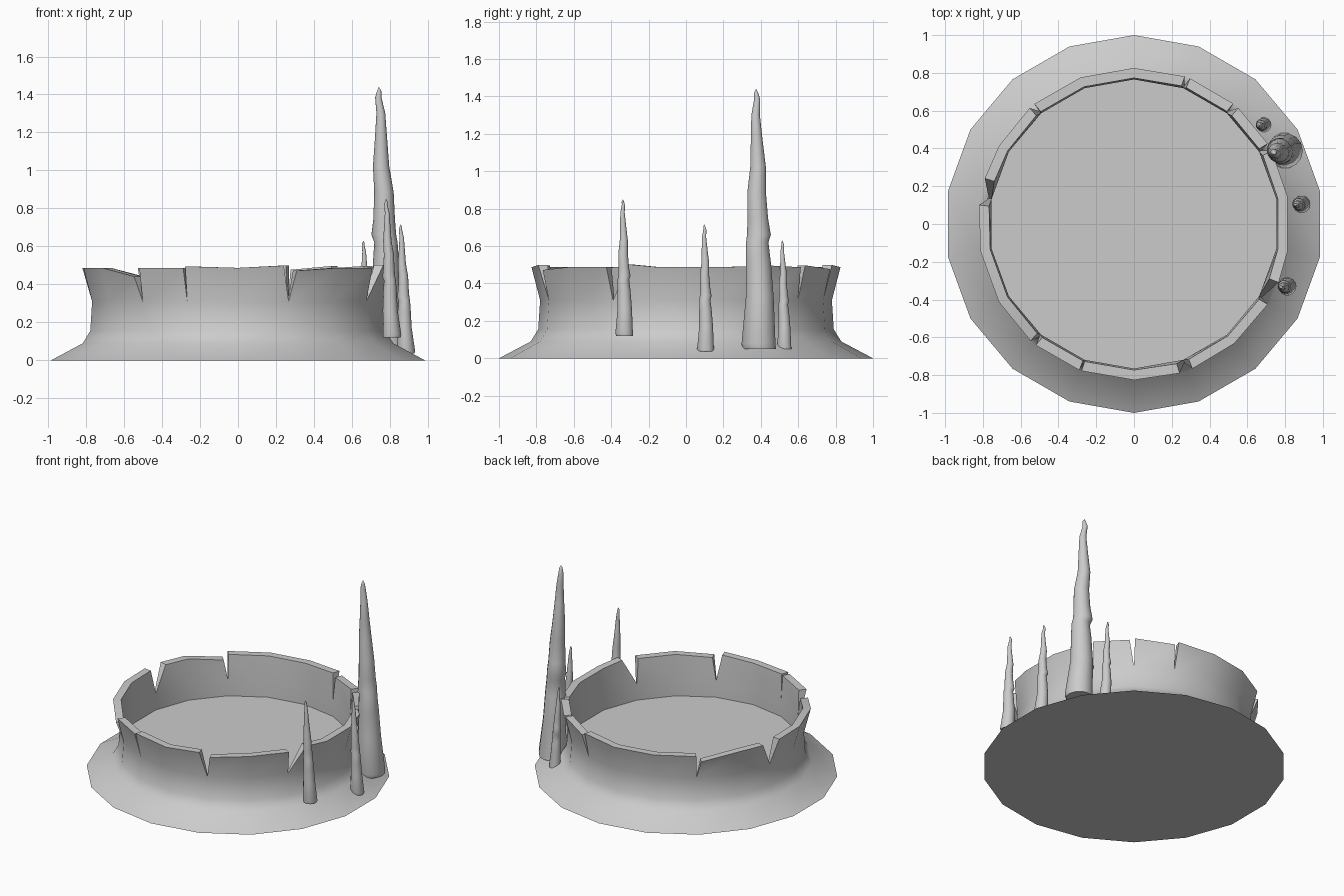
import bpy, bmesh
from math import radians, cos, sin, pi

if "Cube" in bpy.data.objects:
    bpy.data.objects.remove(bpy.data.objects["Cube"])

SIDES, R_IN = 18, 0.765
SPLIT_Z, RIM_Z, R_RIM = 0.31, 0.487, 0.826
FLOOR_Z = 0.19


def pol(r, deg, z):
    return (r * cos(radians(deg)), r * sin(radians(deg)), z)


def finish(bm, name, angle):
    bmesh.ops.remove_doubles(bm, verts=bm.verts, dist=1e-5)
    bmesh.ops.recalc_face_normals(bm, faces=bm.faces)
    me = bpy.data.meshes.new(name)
    bm.to_mesh(me)
    bm.free()
    ob = bpy.data.objects.new(name, me)
    bpy.context.collection.objects.link(ob)
    bpy.ops.object.select_all(action='DESELECT')
    ob.select_set(True)
    bpy.context.view_layer.objects.active = ob
    bpy.ops.object.shade_smooth_by_angle(angle=radians(angle))
    return ob


# Crack at a corner: end angle and height shift of one shard, then start of the next
cracks = {
    30: (28, 0.005, 31, 0.01), 50: (48, 0, 50.5, 0.01), 70: (69, -0.01, 71, 0.012),
    130: (129.7, 0, 132, -0.04), 170: (163, 0, 173, 0), 230: (228.5, -0.045, 231, 0),
    250: (249.5, 0, 250.3, 0.008), 290: (287, 0.012, 292, -0.015), 330: (329, 0, 338, 0.015),
}

# Broken basin: flared foot, waisted wall, floor
bm = bmesh.new()
profile = [(1.0, 0), (0.83, 0.09), (0.79, 0.155), (0.78, SPLIT_Z)]


def face(*pts):
    bm.faces.new([bm.verts.new(p) for p in pts])


angles = [10 + 20 * k for k in range(SIDES)]
face(*[pol(1.0, a, 0) for a in angles])
face(*[pol(R_IN, a, FLOOR_Z) for a in angles])
for a in angles:
    b = a + 20
    for (r0, z0), (r1, z1) in zip(profile, profile[1:]):
        face(pol(r0, a, z0), pol(r0, b, z0), pol(r1, b, z1), pol(r1, a, z1))
    face(pol(R_IN, a, FLOOR_Z), pol(R_IN, b, FLOOR_Z), pol(R_IN, b, SPLIT_Z), pol(R_IN, a, SPLIT_Z))
    # Rim shard above the waist
    ca, cb = cracks.get(a), cracks.get(b % 360)
    ta, za = (ca[2], RIM_Z + ca[3]) if ca else (a, RIM_Z)
    tb, zb = (cb[0] + (b - b % 360), RIM_Z + cb[1]) if cb else (b, RIM_Z)
    oa, ob_, ia, ib = (pol(r, d, SPLIT_Z) for r, d in ((0.78, a), (0.78, b), (R_IN, a), (R_IN, b)))
    ota, otb = pol(R_RIM, ta, za), pol(R_RIM, tb, zb)
    ita, itb = pol(R_IN + 0.008, ta, za), pol(R_IN + 0.008, tb, zb)
    face(oa, ob_, otb, ota)
    face(ia, ib, itb, ita)
    face(ota, otb, itb, ita)
    if ca:
        face(oa, ota, ita, ia)
    if cb:
        face(ob_, otb, itb, ib)
finish(bm, "broken_basin", 32)

# Spikes: one tapering lumpy profile, scaled and leaned
taper = [(0, 0.97), (0.02, 1.0), (0.2, 0.82), (0.33, 0.74), (0.41, 0.66), (0.44, 0.70), (0.5, 0.61),
         (0.6, 0.55), (0.7, 0.46), (0.8, 0.35), (0.9, 0.25), (0.96, 0.18), (0.985, 0.12)]


def spike(name, base, tip, radius, n=14):
    bm = bmesh.new()

    def centre(t):
        return [base[i] + (tip[i] - base[i]) * t for i in range(3)]
    rings = []
    for j, (t, s) in enumerate(taper):
        x, y, z = centre(t)
        wob = 0.06 * radius * sin(j * 2.1)
        rings.append([bm.verts.new((x + wob + radius * s * cos(2 * pi * k / n),
                                    y - wob + radius * s * sin(2 * pi * k / n), z)) for k in range(n)])
    top = bm.verts.new(tip)
    bm.faces.new(rings[0])
    for k in range(n):
        m = (k + 1) % n
        for lo, hi in zip(rings, rings[1:]):
            bm.faces.new((lo[k], lo[m], hi[m], hi[k]))
        bm.faces.new((rings[-1][k], rings[-1][m], top))
    finish(bm, name, 50)


spike("large_spike", (0.797, 0.393, 0.05), (0.742, 0.375, 1.44), 0.093)
spike("back_spike", (0.685, 0.527, 0.05), (0.66, 0.515, 0.63), 0.039)
spike("side_spike", (0.885, 0.107, 0.035), (0.857, 0.098, 0.715), 0.046)
spike("front_spike", (0.81, -0.328, 0.12), (0.78, -0.338, 0.85), 0.048)
